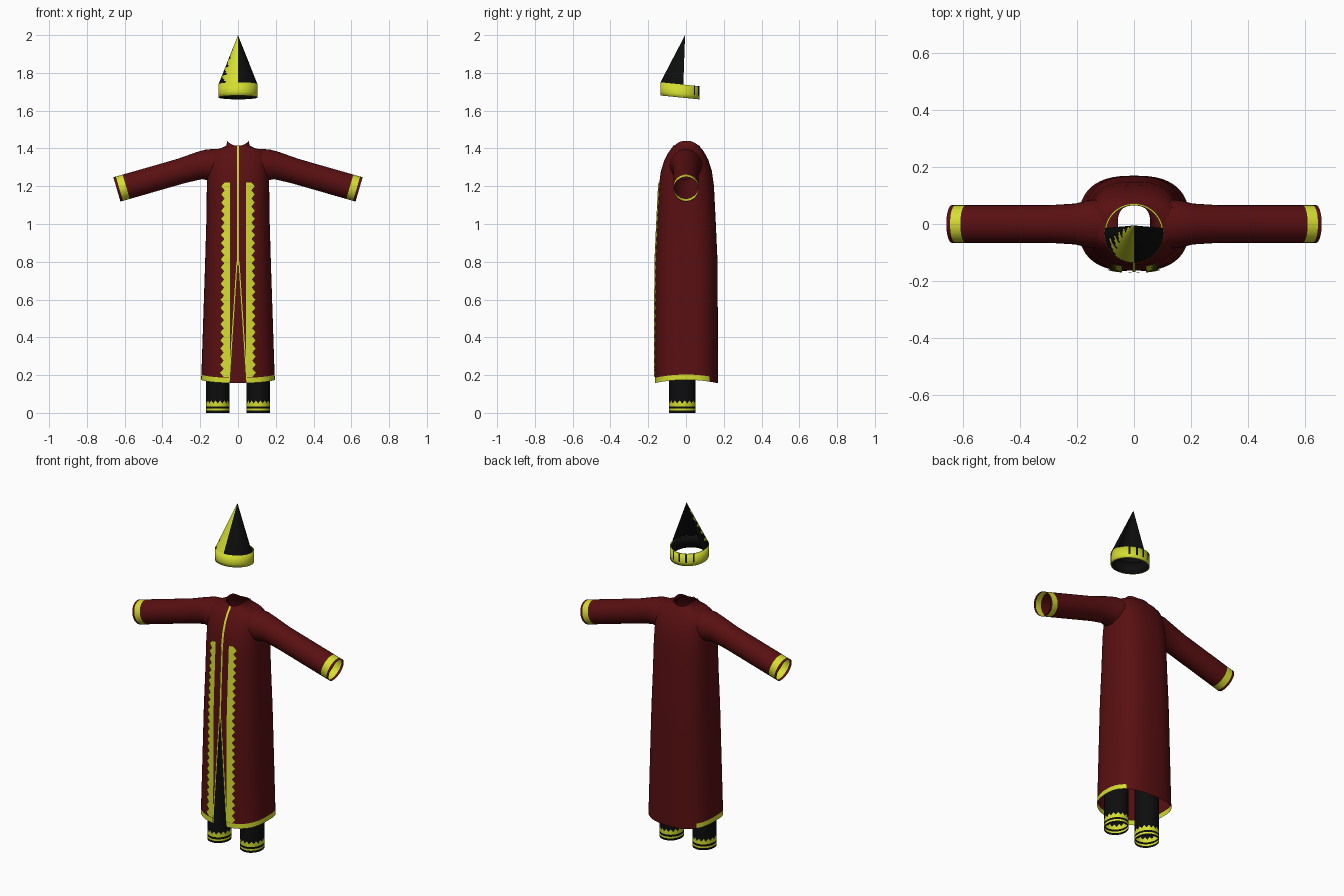
import bpy, bmesh
from math import sin, cos, pi, asin, radians, copysign
from mathutils import Vector

cube = bpy.data.objects.get("Cube")
if cube:
    bpy.data.objects.remove(cube)


def material(name, rgb):
    m = bpy.data.materials.new(name)
    m.use_nodes = True
    color = (*rgb, 1)
    m.diffuse_color = color
    m.node_tree.nodes["Principled BSDF"].inputs["Base Color"].default_value = color
    return m


RED = material("dark_red_cloth", (0.1, 0.005, 0.006))
YELLOW = material("yellow_trim", (0.66, 0.73, 0.03))
BLACK = material("black_cloth", (0.004, 0.004, 0.004))


def sheet(name, rows, mats, rule=None, closed=True, mirror=False):
    """Skin a grid of points; rule(centre, row, column) picks the material."""
    bm = bmesh.new()
    grid = [[bm.verts.new(p) for p in row] for row in rows]
    n = len(rows[0])
    for i in range(len(rows) - 1):
        for j in range(n if closed else n - 1):
            k = (j + 1) % n
            f = bm.faces.new((grid[i][j], grid[i][k], grid[i + 1][k], grid[i + 1][j]))
            f.smooth = True
            if rule:
                f.material_index = int(rule(f.calc_center_median(), i, j))
    bmesh.ops.remove_doubles(bm, verts=bm.verts, dist=1e-5)
    bmesh.ops.recalc_face_normals(bm, faces=bm.faces)
    me = bpy.data.meshes.new(name)
    bm.to_mesh(me)
    bm.free()
    ob = bpy.data.objects.new(name, me)
    bpy.context.collection.objects.link(ob)
    for m in mats:
        me.materials.append(m)
    if mirror:
        ob.modifiers.new("Mirror", 'MIRROR')
    return ob


# Robe profile: height, half width, half depth
PROFILE = [(0.14, 0.196, 0.168), (0.8, 0.174, 0.165), (1.0, 0.168, 0.156),
           (1.2, 0.165, 0.146), (1.28, 0.163, 0.135), (1.34, 0.158, 0.116),
           (1.375, 0.15, 0.097), (1.393, 0.125, 0.085), (1.403, 0.085, 0.076),
           (1.415, 0.062, 0.07), (1.45, 0.055, 0.06)]
POWER = 2.6
SLIT_TOP = 0.8


def section(z):
    for (z0, a0, b0), (z1, a1, b1) in zip(PROFILE, PROFILE[1:]):
        if z <= z1:
            t = (z - z0) / (z1 - z0)
            return a0 + (a1 - a0) * t, b0 + (b1 - b0) * t


def slit(z):
    return max(0, 0.042 * (SLIT_TOP - z) / 0.64)


def robe_row(z, height=None):
    a, b = section(z)
    start = asin((slit(z) / a) ** (POWER / 2))
    pts = []
    for j in range(65):
        t = start + (2 * pi - 2 * start) * j / 64
        s, c = sin(t), cos(t)
        x = a * copysign(abs(s) ** (2 / POWER), s)
        y = 0.002 - b * copysign(abs(c) ** (2 / POWER), c)
        pts.append((x, y, height(y, c) if height else z))
    return pts


# Robe body, open at the hem, the front slit and the collar
def hem(y):
    return 0.175 - 0.018 * (y / 0.17) ** 2


levels = [0.25, 0.4, 0.6, 0.7, 0.8, 0.9, 1.0, 1.1] + [p[0] for p in PROFILE[3:-1]]
rows = [robe_row(0.16, lambda y, c: hem(y)), robe_row(0.19, lambda y, c: hem(y) + 0.028)]
rows += [robe_row(z) for z in levels]
rows.append(robe_row(1.44, lambda y, c: 1.44 - 0.025 * c * c))
sheet("robe_body", rows, [RED, YELLOW],
      lambda c, i, j: i == 0 and c.y < 0.12, closed=False)


# Sleeves with a trim band just short of the open end
def ring(centre, axis, ry, rz, n=32):
    axis = Vector(axis).normalized()
    up = Vector((-axis.z, 0, axis.x))
    return [Vector(centre) + Vector((0, ry * cos(2 * pi * j / n), 0)) + up * rz * sin(2 * pi * j / n)
            for j in range(n)]


down = (0.96, 0, -0.28)
sleeve = [ring((0.11, 0, 1.315), (1, 0, 0), 0.088, 0.083),
          ring((0.16, 0, 1.312), (1, 0, -0.1), 0.084, 0.083),
          ring((0.205, 0, 1.309), (1, 0, -0.2), 0.072, 0.073)]
for x in (0.3, 0.45, 0.592, 0.628, 0.641):
    sleeve.append(ring((x, 0, 1.183 + (0.641 - x) * 0.287), down, 0.066, 0.067))
sheet("sleeves", sleeve, [RED, YELLOW], lambda c, i, j: i == 5, mirror=True)


# Front trim laid on the robe surface
def on_front(x, z):
    a, b = section(z)
    return (x, -0.001 - b * (1 - abs(x / a) ** POWER) ** (1 / POWER) - 0.003, z + 0.001)


TEETH = 24
strip = []
for i in range(TEETH * 2 + 1):
    z = 1.22 - 1.03 * i / (TEETH * 2)
    outer = (0.088 if i % 2 else 0.070) + 0.006 * (1.22 - z)
    strip.append([on_front(x, z) for x in (0.043, 0.058, outer)])
sheet("toothed_front_trim", strip, [YELLOW], closed=False, mirror=True)

edge = [[on_front(slit(z) + d, z) for d in (0, 0.008)]
        for z in [0.17 + 0.63 * i / 16 for i in range(17)]]
sheet("slit_edge_trim", edge, [YELLOW], closed=False, mirror=True)

closure = [[on_front(x, z) for x in (-0.006, 0, 0.006)]
           for z in [z for z in levels if z >= SLIT_TOP]]
sheet("front_closure_line", closure, [YELLOW], closed=False)


# Trouser legs with striped, zigzag cuffs
def leg_row(z, zig=0):
    return [(0.107 + 0.063 * cos(2 * pi * j / 32), -0.02 + 0.07 * sin(2 * pi * j / 32),
             z + zig * (j % 2)) for j in range(32)]


legs = [leg_row(z) for z in (0, 0.012, 0.022, 0.034)]
legs += [leg_row(0.05, 0.016), leg_row(0.1), leg_row(0.45), leg_row(0.78)]
sheet("trouser_legs", legs, [BLACK, YELLOW], lambda c, i, j: i in (1, 3), mirror=True)


# Hat band, tilted down toward the back, with dark bars behind
def hat_point(angle, r, z):
    y = -0.032 - r * cos(angle)
    return Vector((r * sin(angle), y, z - 0.1 * (y + 0.032)))


def hat_ring(r, z, n=64):
    return [hat_point(2 * pi * j / n, r, z) for j in range(n)]


band = [hat_ring(0.104, z) for z in (1.67, 1.69, 1.74)] + [hat_ring(0.098, z) for z in (1.74, 1.67)]
band.append(band[0])


def band_rule(c, i, j):
    bar = i == 1 and 24 <= j <= 40 and j % 4 == 0
    return bar or i == 3


sheet("hat_band", band, [YELLOW, BLACK], band_rule)

# Pointed hat front, open at the back, with a jagged painted quarter
APEX = Vector((0, -0.005, 2.0))
STEPS, SPREAD = 24, radians(100)


def cone_rows(r):
    base = [hat_point(-SPREAD + 2 * SPREAD * j / 40, r, 1.74) for j in range(41)]
    return [[p.lerp(APEX, i / STEPS) for p in base] for i in range(STEPS + 1)]


def cone_rule(c, i, j):
    angle = 100 - 5 * (j + 0.5)
    limit = 42 + 9 * (i % 4) + 1.2 * i
    return 0 < angle < limit


sheet("hat_cone", cone_rows(0.103), [BLACK, YELLOW], cone_rule, closed=False)
sheet("hat_lining", cone_rows(0.099), [BLACK], closed=False)
